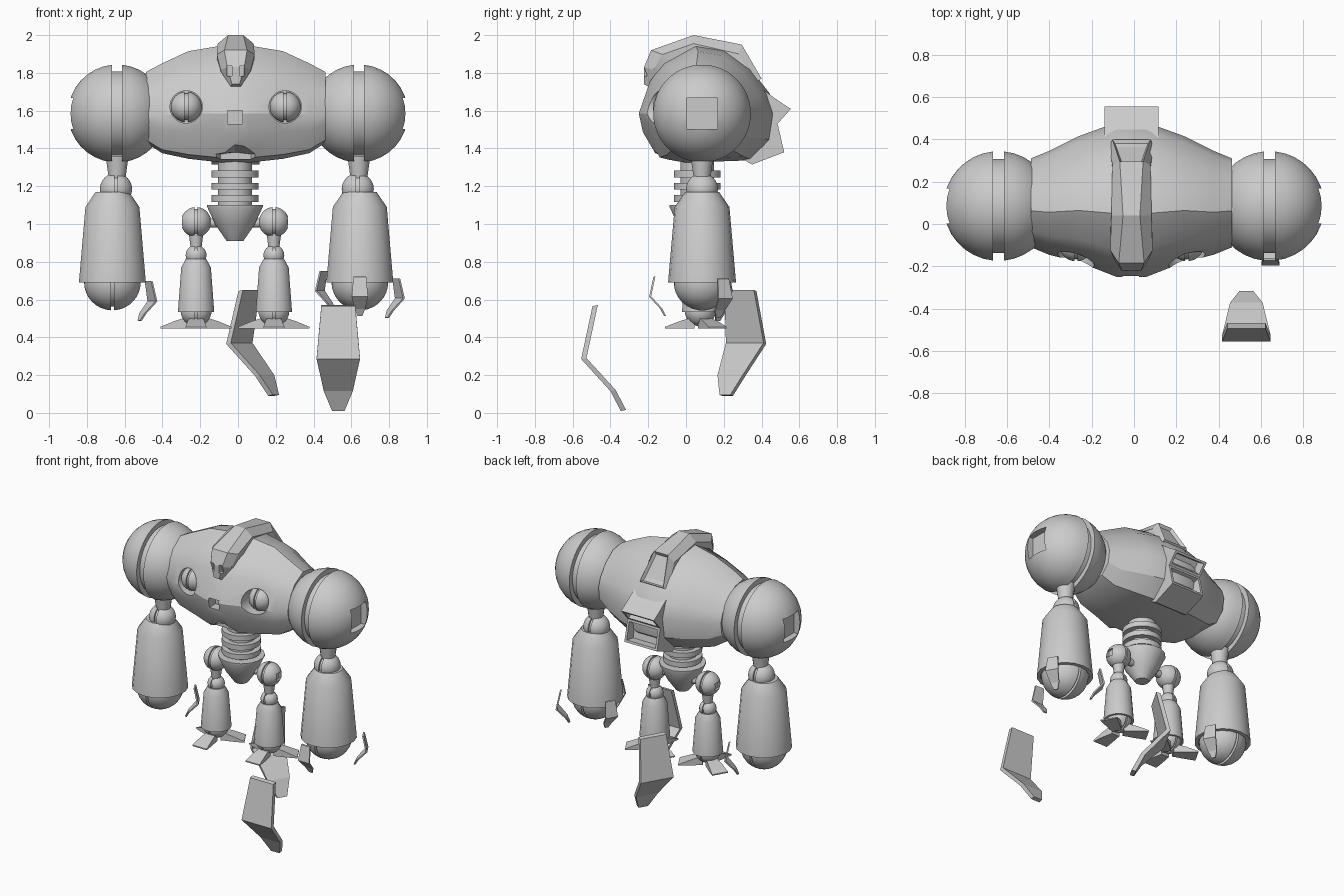
import bpy, bmesh, math
from mathutils import Vector

if "Cube" in bpy.data.objects:
    bpy.data.objects.remove(bpy.data.objects["Cube"])

grey = bpy.data.materials.new("light_grey")
grey.diffuse_color = (0.6, 0.6, 0.6, 1)
grey.use_nodes = True
grey.node_tree.nodes["Principled BSDF"].inputs["Base Color"].default_value = grey.diffuse_color
CX, AY = -0.012, 0.085          # body centre line, arm depth


def sharpen(ob, angle):
    ob.data.polygons.foreach_set("use_smooth", [True] * len(ob.data.polygons))
    ob.data.set_sharp_from_angle(angle=math.radians(angle))


def finish(name, bm, angle=32):
    bmesh.ops.remove_doubles(bm, verts=bm.verts, dist=1e-5)
    bmesh.ops.recalc_face_normals(bm, faces=bm.faces)
    me = bpy.data.meshes.new(name)
    bm.to_mesh(me)
    bm.free()
    me.materials.append(grey)
    ob = bpy.data.objects.new(name, me)
    bpy.context.scene.collection.objects.link(ob)
    sharpen(ob, angle)
    return ob


def loft(rings, cap=True):
    """Skin a list of equal closed rings."""
    bm = bmesh.new()
    vs = [[bm.verts.new(p) for p in r] for r in rings]
    n = len(rings[0])
    for a, b in zip(vs, vs[1:]):
        for i in range(n):
            j = (i + 1) % n
            bm.faces.new((a[i], a[j], b[j], b[i]))
    if cap:
        bm.faces.new(vs[0][::-1])
        bm.faces.new(vs[-1])
    return bm


def lathe(name, centre, profile, axis="z", n=24):
    """Turn (radius, height) points round an axis through centre."""
    rings = []
    for r, h in profile:
        ring = []
        for i in range(n):
            a = 2 * math.pi * (i + 0.5) / n
            c, s = max(r, 1e-7) * math.cos(a), max(r, 1e-7) * math.sin(a)
            ring.append(Vector(centre) + Vector((c, s, h) if axis == "z" else (h, c, s)))
        rings.append(ring)
    return finish(name, loft(rings, cap=False))


def split_ball(name, centre, r, gap, n=28):
    """Ball with a slot round its middle, facing sideways."""
    half, a0 = [], math.asin(gap / r)
    for i in range(9):
        a = math.pi / 2 + (a0 - math.pi / 2) * i / 8
        half.append((r * math.cos(a), r * math.sin(a)))
    half.append((r * 0.86, gap))
    prof = half + [(q, -h) for q, h in reversed(half)]
    return lathe(name, centre, prof, "x", n)


def box(name, centre, size):
    bm = bmesh.new()
    bmesh.ops.create_cube(bm, size=1)
    for v in bm.verts:
        v.co = Vector([v.co[i] * size[i] + centre[i] for i in range(3)])
    return finish(name, bm)


def cut(ob, cutters, angle=32):
    """Subtract the cutters and remove them."""
    for c in cutters:
        m = ob.modifiers.new("cut", "BOOLEAN")
        m.operation, m.solver, m.object = "DIFFERENCE", "EXACT", c
    dg = bpy.context.evaluated_depsgraph_get()
    ob_mesh = bpy.data.meshes.new_from_object(ob.evaluated_get(dg))
    ob.modifiers.clear()
    ob.data = ob_mesh
    for c in cutters:
        bpy.data.objects.remove(c)
    sharpen(ob, angle)


def claw(name, origin, degrees, s):
    """Bent tapering plate; origin is the outer bend, degrees its outward side."""
    a = math.radians(degrees)
    u, t = Vector((math.cos(a), math.sin(a), 0)), Vector((-math.sin(a), math.cos(a), 0))
    rings = []
    for z, p, w in ((.28, -.06, .09), (0, 0, .115), (-.17, -.155, .077), (-.275, -.21, .033)):
        rings.append([Vector(origin) + s * (u * (p - d) + t * k * w + Vector((0, 0, z + d * e)))
                      for k, d, e in ((-1, 0, 0), (1, 0, 0), (1, .028, .2), (-1, .028, .2))])
    finish(name, loft(rings), 10)


# torso: one cross-section scaled along the width
section = [(0, .42), (.08, .69), (.18, .85), (.41, 1), (.62, .96), (.81, .8), (.95, .59),
           (1, .42), (.97, .19), (.82, .02), (.34, 0), (.14, .04), (.03, .26)]
stations = [(.07, -.25, .48, 1.325, 1.945), (.25, -.18, .415, 1.345, 1.915),
            (.39, -.145, .345, 1.375, 1.85), (.475, -.11, .31, 1.43, 1.805)]
stations = [(-s[0],) + s[1:] for s in reversed(stations)] + stations
torso = finish("torso", loft([[(CX + x, yf + u * (yb - yf), zb + v * (zt - zb)) for u, v in section]
                              for x, yf, yb, zb, zt in stations]), 28)

# eye sockets, mouth hole and chin notch
cutters = [lathe("socket_cutter", (CX + s * .262, 0, 1.62),
                 [(0, -.3), (.086, -.3), (.086, -.09), (0, -.09)], "z", 24) for s in (-1, 1)]
for c in cutters:
    x0 = sum(v.co.x for v in c.data.vertices) / len(c.data.vertices)
    for v in c.data.vertices:      # turn the cylinder to face forward
        v.co = (v.co.x, v.co.z - 1.62, 1.62 + v.co.y)
    c.data.flip_normals()
cutters.append(box("mouth_cutter", (CX - .004, -.24, 1.565), (.078, .14, .07)))
cutters.append(finish("chin_cutter", loft(
    [[(CX - .004, y, top), (CX + w, y, 1.37), (CX + w, y, 1.28), (CX - w, y, 1.28), (CX - w, y, 1.37)]
     for y, top, w in ((-.3, 1.47, .18), (-.10, 1.38, .08))])))
cut(torso, cutters, 28)
for s, side in ((-1, "left"), (1, "right")):
    split_ball(side + "_eye", (CX + s * .262, -.095, 1.62), .082, .008, 20)

# head crest with beak, running over the top of the torso
rings = []
for yt, zt, yb, zb, wb, wt in ((-.222, 1.74, -.17, 1.71, .028, .02), (-.222, 1.83, -.11, 1.80, .08, .045),
                               (-.185, 1.92, -.05, 1.87, .1, .06), (.04, 2.0, .04, 1.9, .095, .04),
                               (.295, 1.95, .26, 1.84, .09, .055), (.40, 1.77, .32, 1.71, .105, .09)):
    ym, zm = yt * .55 + yb * .45, zt * .55 + zb * .45
    rings.append([(CX - wb, yb, zb), (CX - wb, ym, zm), (CX - wt, yt, zt),
                  (CX + wt, yt, zt), (CX + wb, ym, zm), (CX + wb, yb, zb)])
bm = loft(rings)
bmesh.ops.recalc_face_normals(bm, faces=bm.faces)
back = max(bm.faces, key=lambda f: f.normal.y + f.normal.z * .4 if f.calc_center_median().z > 1.83 else -9)
bmesh.ops.inset_individual(bm, faces=[back], thickness=.018, depth=-.02)
crest = finish("head_crest", bm, 20)
cut(crest, [box("slit_cutter", (CX + s * .032, -.225, 1.81), (.026, .07, .055)) for s in (-1, 1)], 20)

# rear vent with two recessed openings
side = [(.38, 1.73), (.50, 1.645), (.555, 1.61), (.485, 1.53), (.52, 1.38), (.35, 1.315), (.2, 1.4), (.2, 1.7)]
bm = loft([[(CX + s * .127, y, z) for y, z in side] for s in (-1, 1)])
bmesh.ops.recalc_face_normals(bm, faces=bm.faces)
mouths = [f for f in bm.faces if f.calc_center_median().y > .49 and f.calc_center_median().z < 1.6]
bmesh.ops.inset_individual(bm, faces=mouths, thickness=.022, depth=0)
bmesh.ops.inset_individual(bm, faces=mouths, thickness=.012, depth=-.06)
finish("rear_vent", bm, 20)

# spine with rings, and pelvis
prof = [(0, 1.4), (.09, 1.4)]
for z in (1.265, 1.2, 1.135):
    prof += [(.09, z + .018), (.125, z + .018), (.125, z - .018), (.09, z - .018)]
lathe("spine", (CX - .004, .06, 0), prof + [(.09, 1.08), (0, 1.08)])
lathe("pelvis", (CX - .004, .06, 0), [(0, 1.1), (.15, 1.1), (.15, 1.09), (.105, .995), (.045, .91), (0, .91)], n=16)

for s, side in ((-1, "left"), (1, "right")):
    # shoulder with square socket on the outside
    ax = s * .64
    ball = split_ball(side + "_shoulder", (ax, AY, 1.585), .26, .026, 40)
    cut(ball, [box("square_cutter", (ax + s * .27, AY, 1.585), (.14, .165, .165))])
    # arm
    lathe(side + "_upper_arm", (ax, AY, 0), [(0, 1.36), (.062, 1.36), (.042, 1.22), (0, 1.22)], n=16)
    split_ball(side + "_elbow", (ax - .006, AY, 1.185), .085, .009)
    fx = .645 if s > 0 else -.665
    lathe(side + "_forearm", (fx, AY, 0), [(0, 1.17), (.09, 1.17), (.145, 1.09), (.18, .69),
                                           (.155, .69), (.155, .73), (0, .73)], n=18)
    split_ball(side + "_hand", (fx, AY, .692), .15, .008)
    # fingers
    claws = [(30, .25, .59)] if s < 0 else [(30, .25, .605), (150, .25, .645), (-90, .28, .615)]
    for i, (d, r, z) in enumerate(claws):
        a = math.radians(d)
        claw(f"{side}_finger_{i + 1}", (fx + r * math.cos(a), AY + r * math.sin(a), z), d, .375)

    # leg
    lx, ly = CX - .004 + s * .206, .075
    hip = split_ball(side + "_hip", (lx, ly, 1.01), .08, .008)
    cut(hip, [box("square_cutter", (lx + s * .085, ly, 1.01), (.05, .05, .05))])
    lathe(side + "_hip_axle", (lx - s * .1, ly, 1.005), [(0, -.06), (.025, -.06), (.025, .06), (0, .06)], "x", 12)
    lathe(side + "_thigh", (lx, ly, 0), [(0, .95), (.04, .95), (.028, .86), (0, .86)], n=12)
    split_ball(side + "_knee", (lx, ly, .835), .055, .006, 20)
    lathe(side + "_shin", (lx, ly, 0), [(0, .815), (.055, .815), (.08, .77), (.098, .535),
                                        (.084, .535), (.084, .56), (0, .56)], n=16)
    split_ball(side + "_ankle", (lx, ly, .54), .082, .005, 20)
    # toes
    for i, d in enumerate((-90, 30, 150)):
        a = math.radians(d)
        u, t = Vector((math.cos(a), math.sin(a), 0)), Vector((-math.sin(a), math.cos(a), 0))
        finish(f"{side}_toe_{i + 1}", loft(
            [[Vector((lx, ly, 0)) + u * r + t * k * w + Vector((0, 0, z))
              for k, z in ((-1, .448), (1, .448), (1, top), (-1, top))]
             for r, w, top in ((.03, .03, .51), (.11, .045, .485), (.185, .055, .456))]), 15)

# large loose claws
claw("loose_claw_front", (.531, -.555, .285), -90, 1)
claw("loose_claw_back", (-.005, .325, .365), 150, 1)
